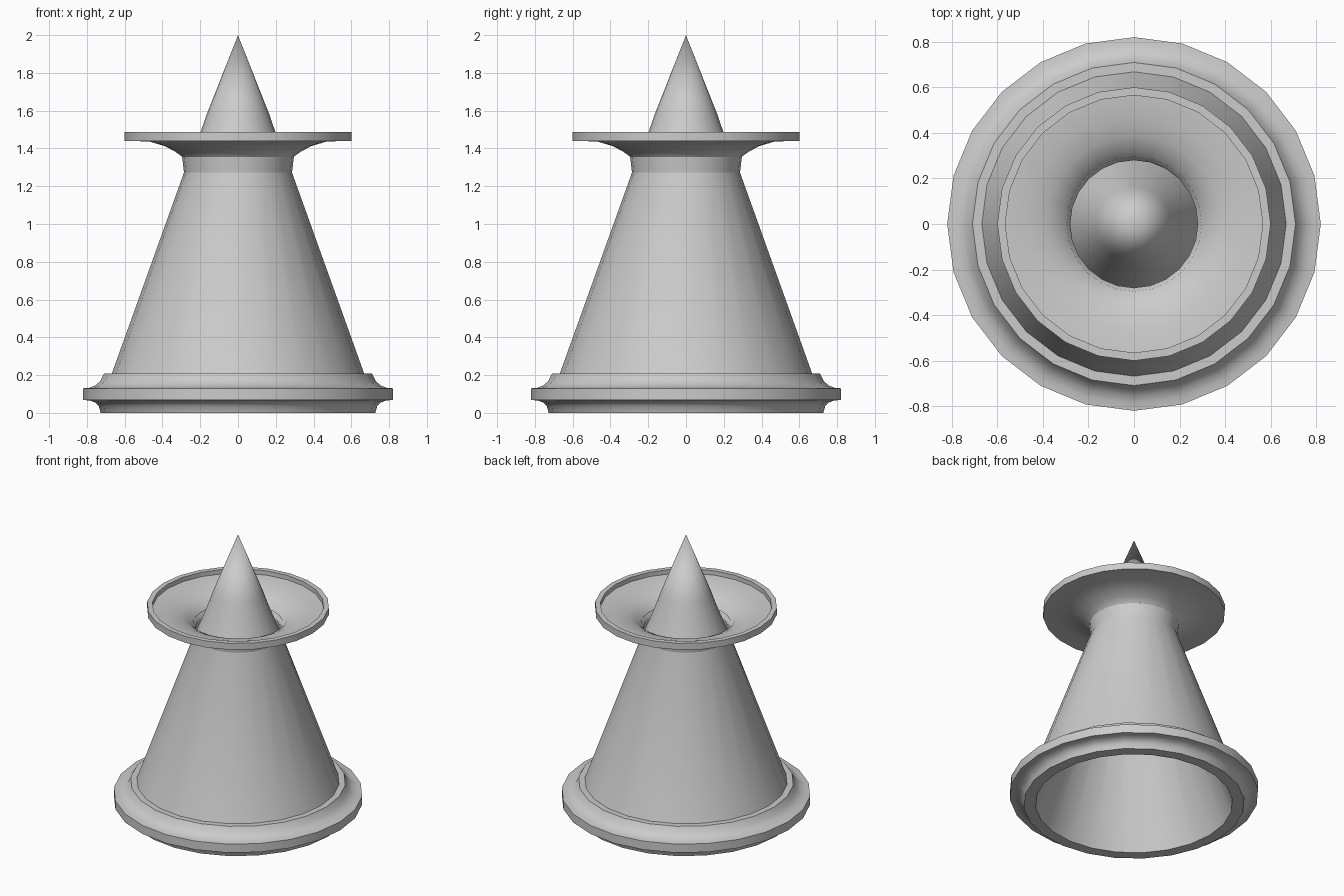
import bpy, bmesh
from math import cos, sin, tau, radians

if "Cube" in bpy.data.objects:
    bpy.data.objects.remove(bpy.data.objects["Cube"])

SIDES = 24


def lathe(name, profile):
    """Revolve a list of (radius, height) points around z."""
    bm = bmesh.new()
    rings = []
    for r, z in profile:
        n = 1 if r == 0 else SIDES
        rings.append([bm.verts.new((r * cos(tau * i / SIDES), r * sin(tau * i / SIDES), z))
                      for i in range(n)])
    for a, b in zip(rings, rings[1:]):
        for i in range(SIDES):
            j = (i + 1) % SIDES
            quad = [a[i % len(a)], a[j % len(a)], b[j % len(b)], b[i % len(b)]]
            bm.faces.new(list(dict.fromkeys(quad)))
    mesh = bpy.data.meshes.new(name)
    bm.to_mesh(mesh)
    bm.free()
    obj = bpy.data.objects.new(name, mesh)
    bpy.context.collection.objects.link(obj)
    bpy.ops.object.select_all(action='DESELECT')
    obj.select_set(True)
    bpy.context.view_layer.objects.active = obj
    bpy.ops.object.shade_smooth_by_angle(angle=radians(32))
    return obj


# moulded foot ring with a flat band and a narrow top ledge
lathe("base_ring", [(0.65, 0), (0.727, 0), (0.737, 0.035), (0.757, 0.055), (0.785, 0.066),
                    (0.82, 0.068), (0.82, 0.13), (0.787, 0.133), (0.757, 0.145),
                    (0.73, 0.167), (0.709, 0.208), (0.668, 0.208)])

# tapered body flaring into a rimmed dish
lathe("body_and_dish", [(0.668, 0.208), (0.285, 1.275), (0.28, 1.325), (0.297, 1.357),
                        (0.335, 1.385), (0.39, 1.413), (0.47, 1.437), (0.6, 1.44),
                        (0.6, 1.487), (0.565, 1.487), (0.565, 1.455), (0.47, 1.447),
                        (0.385, 1.422), (0.33, 1.395), (0.296, 1.357), (0.285, 1.265)])

# pointed spike rising from the dish
lathe("spike", [(0.285, 1.265), (0.198, 1.487), (0.166, 1.58), (0, 2.0)])

# hollow inside, listed top down so its faces point inwards
lathe("inner_wall", [(0, 1.74), (0.19, 1.265), (0.65, 0)])
